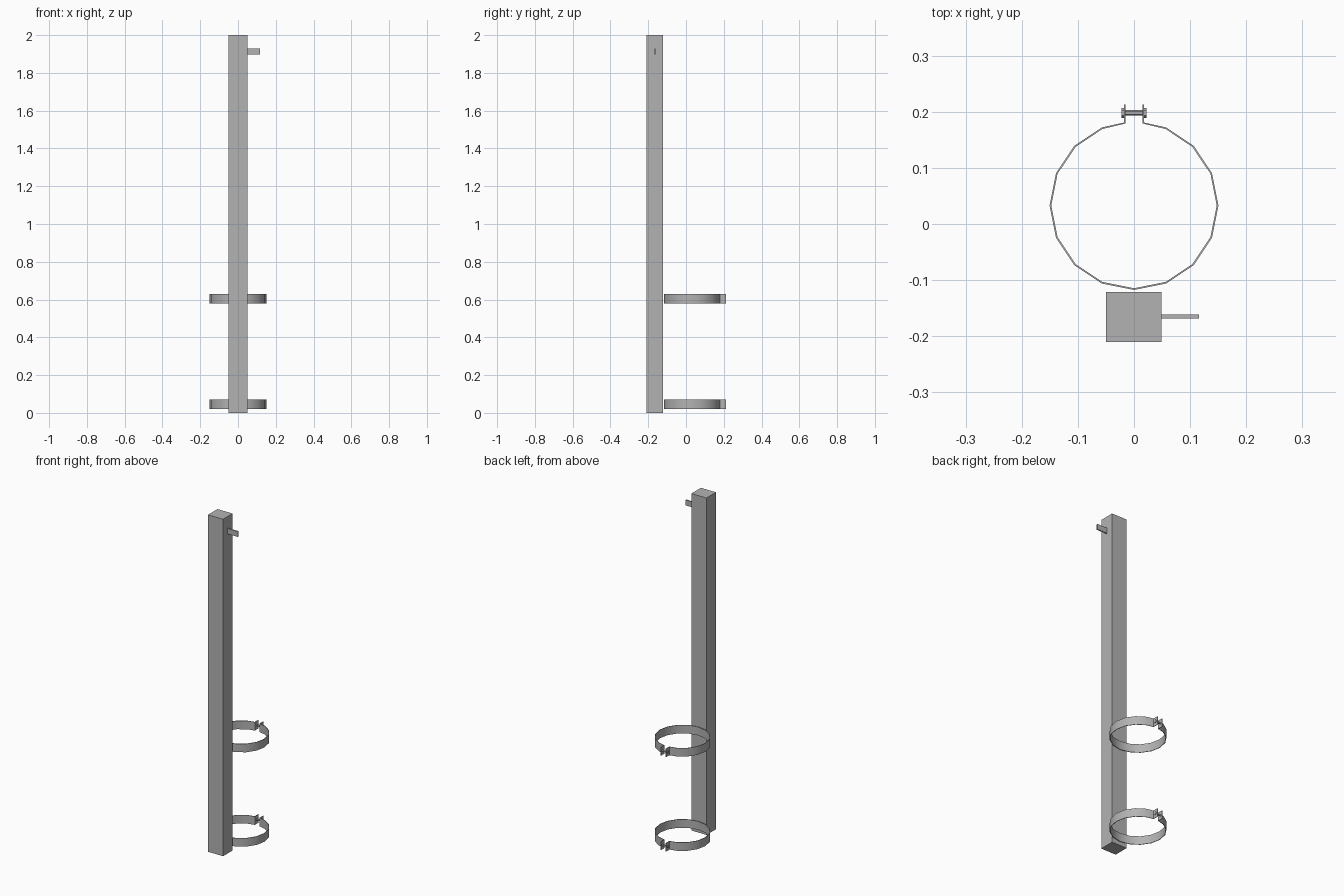
import bpy
import bmesh
from math import sin, cos, pi

if "Cube" in bpy.data.objects:
    bpy.data.objects.remove(bpy.data.objects["Cube"], do_unlink=True)

grey = bpy.data.materials.new("galvanised_grey")
grey.use_nodes = True
colour = (0.45, 0.45, 0.45, 1)
grey.diffuse_color = colour
grey.node_tree.nodes["Principled BSDF"].inputs["Base Color"].default_value = colour


def box(name, low, high):
    bpy.ops.mesh.primitive_cube_add(size=1, location=[(a + b) / 2 for a, b in zip(low, high)])
    ob = bpy.context.object
    ob.name = name
    ob.scale = [b - a for a, b in zip(low, high)]
    bpy.ops.object.transform_apply(location=False, rotation=False, scale=True)
    ob.data.materials.append(grey)


def rod(name, x0, x1, y, z, radius, sides):
    bpy.ops.mesh.primitive_cylinder_add(vertices=sides, radius=radius, depth=x1 - x0,
                                        location=((x0 + x1) / 2, y, z), rotation=(0, pi / 2, 0))
    ob = bpy.context.object
    ob.name = name
    ob.data.materials.append(grey)
    bpy.ops.object.shade_smooth_by_angle(angle=pi / 6)


def clamp_band(name, z0, z1):
    # Open sixteen-sided hoop whose ends turn outward into two tabs
    radius, centre_y, gap, sides = 0.149, 0.033, 0.0165, 16
    step = 2 * pi / sides
    hoop = [(radius * sin(i * step), centre_y + radius * cos(i * step)) for i in range(1, sides)]
    path = [(gap, 0.213), (gap, 0.18)] + hoop + [(-gap, 0.18), (-gap, 0.213)]
    bm = bmesh.new()
    rows = [[bm.verts.new((x, y, z)) for x, y in path] for z in (z0, z1)]
    for i in range(len(path) - 1):
        bm.faces.new((rows[0][i], rows[0][i + 1], rows[1][i + 1], rows[1][i]))
    mesh = bpy.data.meshes.new(name)
    bm.to_mesh(mesh)
    bm.free()
    mesh.materials.append(grey)
    ob = bpy.data.objects.new(name, mesh)
    bpy.context.collection.objects.link(ob)
    bpy.ops.object.select_all(action="DESELECT")
    ob.select_set(True)
    bpy.context.view_layer.objects.active = ob
    solid = ob.modifiers.new("thickness", "SOLIDIFY")
    solid.thickness = 0.003
    solid.offset = 0
    bpy.ops.object.modifier_apply(modifier=solid.name)
    bpy.ops.object.shade_smooth_by_angle(angle=pi / 6)


# Post and side peg
box("post", (-0.05, -0.21, 0), (0.049, -0.121, 2))
box("side_peg", (0.049, -0.168, 1.897), (0.116, -0.161, 1.929))

# Two pipe clamps, each closed by a bolt
for label, z in (("lower", 0.045), ("upper", 0.605)):
    clamp_band(label + "_clamp_band", z - 0.025, z + 0.025)
    rod(label + "_bolt_shank", -0.022, 0.022, 0.198, z, 0.005, 12)
    rod(label + "_bolt_head", -0.022, -0.017, 0.198, z, 0.009, 6)
    rod(label + "_bolt_nut", 0.017, 0.022, 0.198, z, 0.009, 6)
